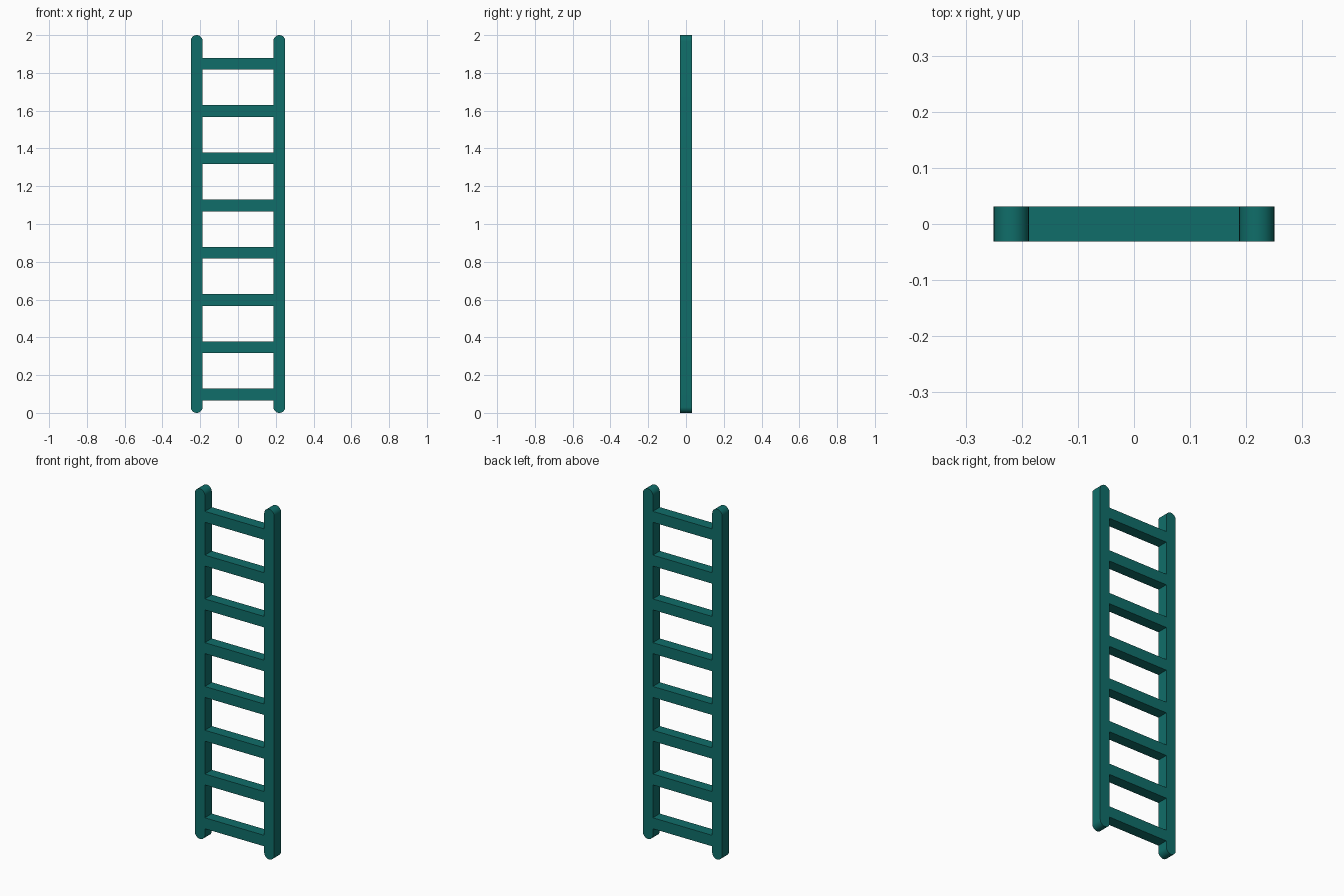
import bpy, bmesh, math

if "Cube" in bpy.data.objects:
    bpy.data.objects.remove(bpy.data.objects["Cube"], do_unlink=True)

THICK = 0.0625           # square stock used for rails and rungs
R = THICK / 2
RAIL_X = 0.25 - R        # rail centre line
HEIGHT = 2.0
RUNGS = 8
FIRST_RUNG, RUNG_STEP = 0.098, 0.25
ARC_STEPS = 16

teal = bpy.data.materials.new("teal paint")
teal.use_nodes = True
colour = (0.005, 0.155, 0.142, 1)
teal.diffuse_color = colour
teal.node_tree.nodes["Principled BSDF"].inputs["Base Color"].default_value = colour


def finish(name, bm):
    bmesh.ops.recalc_face_normals(bm, faces=bm.faces[:])
    mesh = bpy.data.meshes.new(name)
    bm.to_mesh(mesh)
    bm.free()
    mesh.materials.append(teal)
    obj = bpy.data.objects.new(name, mesh)
    bpy.context.collection.objects.link(obj)
    return obj


def rail(name, x):
    """Upright with half-round ends, extruded front to back."""
    bm = bmesh.new()
    verts = []
    for z, start in ((HEIGHT - R, 0), (R, math.pi)):
        for i in range(ARC_STEPS + 1):
            a = start + math.pi * i / ARC_STEPS
            verts.append(bm.verts.new((x + R * math.cos(a), -R, z + R * math.sin(a))))
    face = bm.faces.new(verts)
    out = bmesh.ops.extrude_face_region(bm, geom=[face], use_keep_orig=True)
    moved = [v for v in out["geom"] if isinstance(v, bmesh.types.BMVert)]
    bmesh.ops.translate(bm, verts=moved, vec=(0, THICK, 0))
    obj = finish(name, bm)
    bpy.ops.object.select_all(action="DESELECT")
    obj.select_set(True)
    bpy.context.view_layer.objects.active = obj
    bpy.ops.object.shade_smooth_by_angle(angle=math.radians(30))


def rung(name, z):
    """Square bar spanning the gap between the rails."""
    bm = bmesh.new()
    bmesh.ops.create_cube(bm, size=1)
    bmesh.ops.scale(bm, verts=bm.verts[:], vec=(2 * (RAIL_X - R), THICK, THICK))
    bmesh.ops.translate(bm, verts=bm.verts[:], vec=(0, 0, z))
    finish(name, bm)


# Uprights
rail("left_rail", RAIL_X)
rail("right_rail", -RAIL_X)

# Rungs
for n in range(RUNGS):
    rung(f"rung_{n + 1}", FIRST_RUNG + n * RUNG_STEP)
